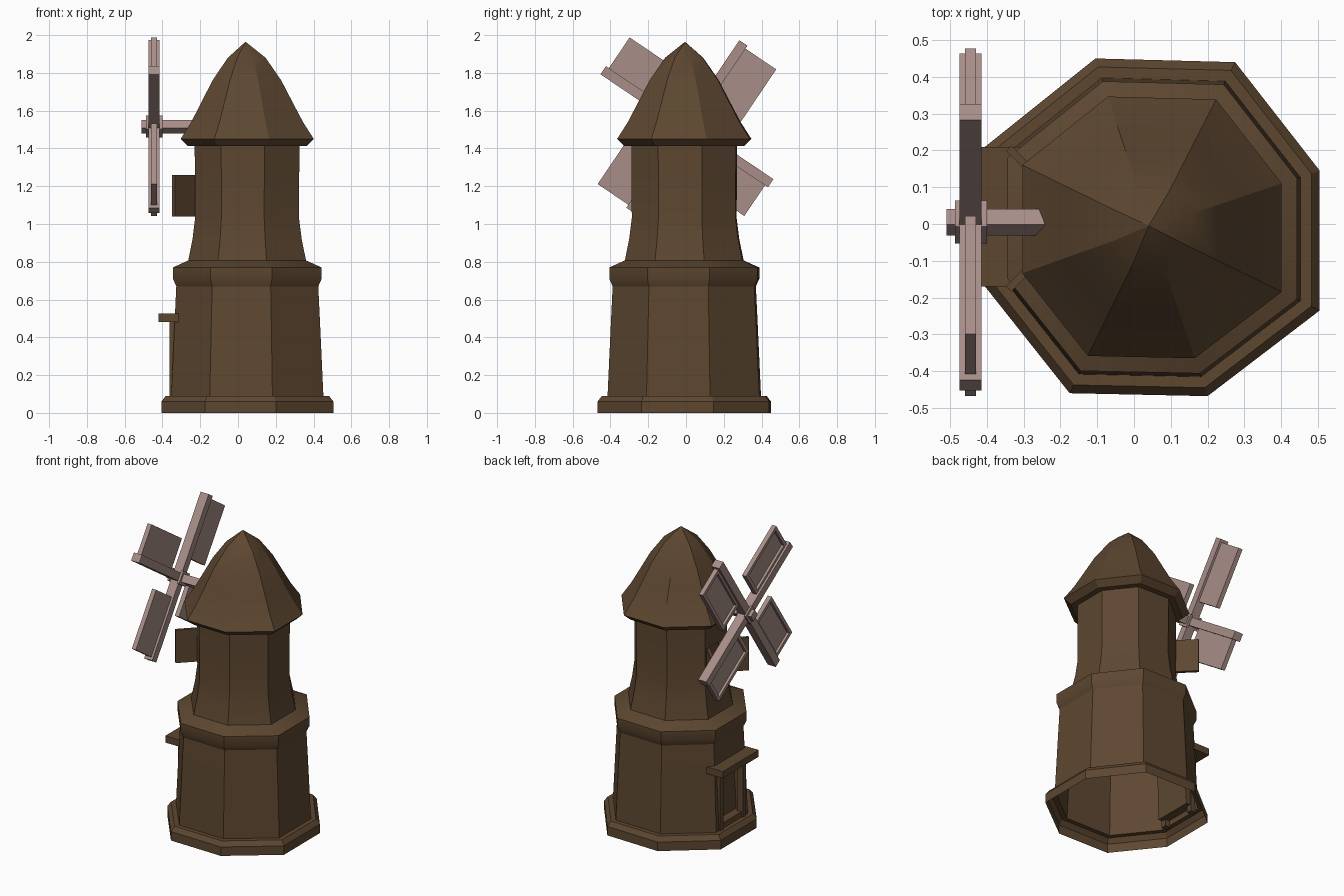
import bpy, bmesh, math
from mathutils import Matrix, Vector

if "Cube" in bpy.data.objects:
    bpy.data.objects.remove(bpy.data.objects["Cube"])

CX, CY = 0.045, -0.01
# slightly uneven octagon of the plinth, counter-clockwise
OCT = [(0.505, 0.145), (0.275, 0.44), (-0.105, 0.45), (-0.405, 0.21),
       (-0.405, -0.17), (-0.175, -0.46), (0.2, -0.468), (0.505, -0.235)]


def material(name, rgb):
    m = bpy.data.materials.new(name)
    m.diffuse_color = (*rgb, 1)
    m.use_nodes = True
    m.node_tree.nodes["Principled BSDF"].inputs["Base Color"].default_value = m.diffuse_color
    return m


WOOD = material("brown", (0.11, 0.063, 0.03))
PALE = material("pale_wood", (0.39, 0.27, 0.245))


def finish(bm, name, mat, smooth=False):
    me = bpy.data.meshes.new(name)
    bm.to_mesh(me)
    bm.free()
    ob = bpy.data.objects.new(name, me)
    bpy.context.collection.objects.link(ob)
    me.materials.append(mat)
    if smooth:
        bpy.ops.object.select_all(action='DESELECT')
        bpy.context.view_layer.objects.active = ob
        ob.select_set(True)
        bpy.ops.object.shade_smooth_by_angle(angle=math.radians(25))
    return ob


def loft(bm, profile):
    """Stack scaled copies of the octagon; returns the wall faces per band."""
    rings = [[bm.verts.new((CX + (x - CX) * s, CY + (y - CY) * s, z)) for x, y in OCT]
             for s, z in profile]
    return rings, [[bm.faces.new((a[i], a[(i + 1) % 8], b[(i + 1) % 8], b[i]))
                    for i in range(8)] for a, b in zip(rings, rings[1:])]


def add_box(bm, lo, hi):
    lo, hi = Vector(lo), Vector(hi)
    m = Matrix.Translation((lo + hi) / 2) @ Matrix.Diagonal((*(hi - lo), 1))
    return bmesh.ops.create_cube(bm, size=1, matrix=m)["verts"]


def recess(bm, face, border, depth):
    bm.normal_update()
    bmesh.ops.inset_individual(bm, faces=[face], thickness=border)
    bmesh.ops.inset_individual(bm, faces=[face], thickness=0.001, depth=-depth)


def box(name, lo, hi, mat, matrix=None):
    bm = bmesh.new()
    add_box(bm, lo, hi)
    if matrix:
        bm.transform(matrix)
    return finish(bm, name, mat)


# Tower shell, open below, with door and window recesses on the -x side
bm = bmesh.new()
_, bands = loft(bm, [(1, 0), (1, 0.06), (0.95, 0.09), (0.885, 0.09), (0.846, 0.48),
                     (0.826, 0.67), (0.865, 0.71), (0.865, 0.77), (0.685, 0.807),
                     (0.635, 0.92), (0.605, 1.03), (0.607, 1.27), (0.61, 1.412)])
recess(bm, bands[3][3], 0.05, 0.06)
recess(bm, bands[10][3], 0.02, 0.05)
finish(bm, "tower", WOOD, True)

# Curved roof with sloping eaves
bm = bmesh.new()
rings, _ = loft(bm, [(0.6, 1.412), (0.69, 1.412), (0.775, 1.45), (0.65, 1.54),
                     (0.53, 1.645), (0.40, 1.76), (0.22, 1.88)])
apex = bm.verts.new((0.04, -0.005, 1.965))
for i in range(8):
    bm.faces.new((rings[-1][i], rings[-1][(i + 1) % 8], apex))
finish(bm, "roof", WOOD, True)

# Door lintel and posts
box("door_lintel", (-0.42, -0.17, 0.48), (-0.30, 0.21, 0.525), WOOD)
for side, y in (("front", -0.12), ("back", 0.12)):
    box("door_post_" + side, (-0.362, y, 0.08), (-0.32, y + 0.035, 0.48), WOOD)

# Open window shutters
for side, s in (("front", -1), ("back", 1)):
    m = Matrix.Translation((-0.235, 0.015 + s * 0.085, 1.15)) @ Matrix.Rotation(math.radians(-45 * s), 4, 'Z')
    box("shutter_" + side, (-0.15, -0.01, -0.11), (0, 0.01, 0.11), WOOD, m)

# Axle and hub, turned to match the sails
HUB = (-0.445, 0.005, 1.515)
turn = [Matrix.Translation(HUB) @ Matrix.Rotation(math.radians(a - 90), 4, 'X')
        for a in (56, 146, 236, 326)]
box("axle", (-0.065, -0.026, -0.026), (0.21, 0.026, 0.026), PALE, turn[0])
box("hub_front", (-0.042, -0.042, -0.042), (-0.03, 0.042, 0.042), PALE, turn[0])
box("hub_back", (0.03, -0.042, -0.042), (0.045, 0.042, 0.042), PALE, turn[0])

# Four sails: a spar plus a framed panel on its clockwise side
for n, m in enumerate(turn, 1):
    box(f"spar_{n}", (-0.03, -0.026, 0), (0.03, 0.026, 0.535), PALE, m)
    bm = bmesh.new()
    add_box(bm, (-0.015, 0.02, 0.13), (0.015, 0.222, 0.516))
    bm.normal_update()
    recess(bm, min(bm.faces, key=lambda f: f.normal.x), 0.032, 0.016)
    bm.transform(m)
    finish(bm, f"sail_{n}", PALE)
